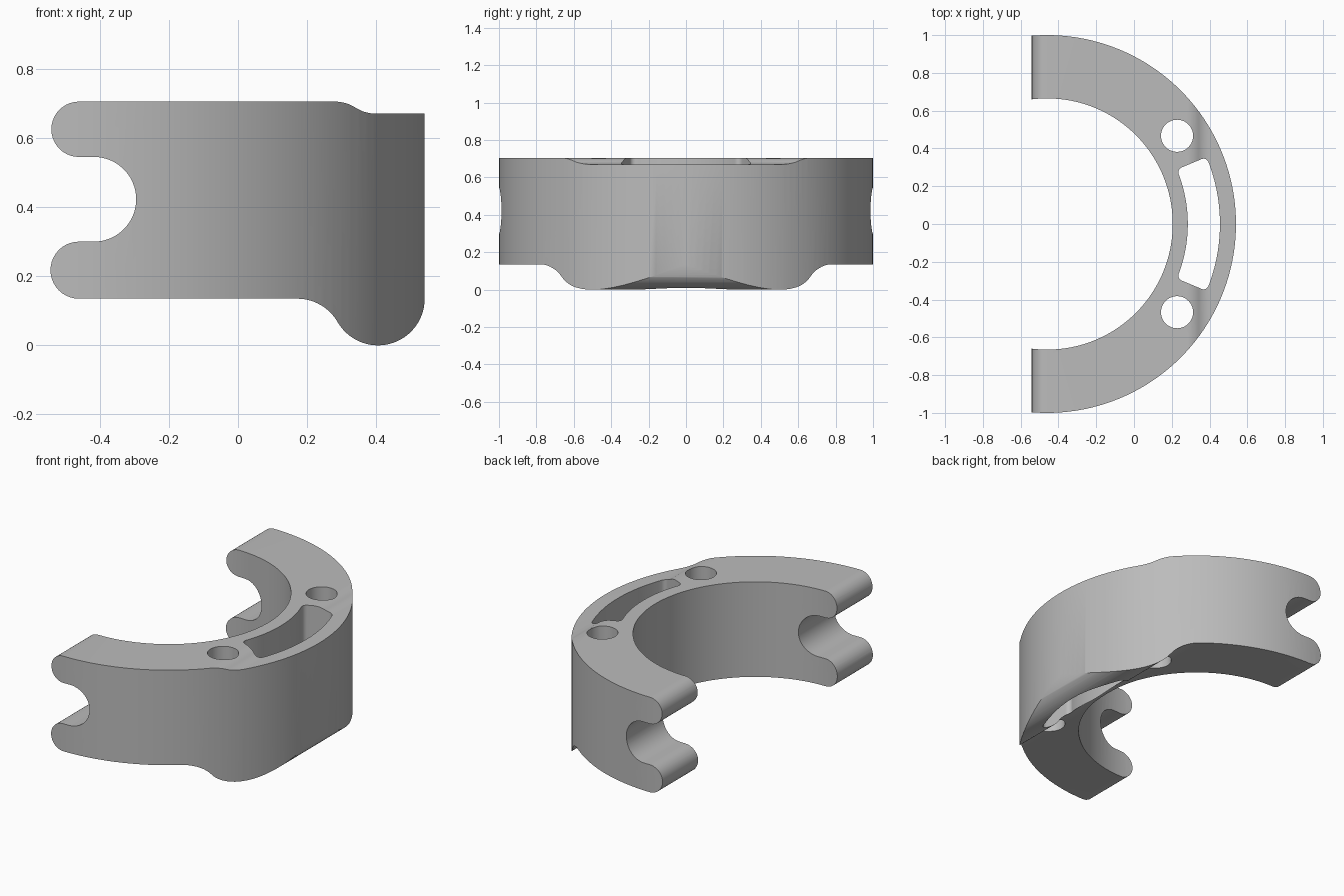
import bpy, bmesh
from math import sin, cos, radians, asin, sqrt, degrees
from mathutils import Vector

cube = bpy.data.objects.get("Cube")
if cube:
    bpy.data.objects.remove(cube, do_unlink=True)

RING_X = -0.46    # axis of the half ring
OUTER_R, INNER_R = 1.0, 0.665


def arc(cx, cy, r, start, end, steps=20):
    """Points on an arc, angles in degrees."""
    angles = [radians(start + (end - start) * i / steps) for i in range(steps + 1)]
    return [(cx + r * cos(a), cy + r * sin(a)) for a in angles]


def prism(name, points, low, high, along="Z", round_corners=0):
    """Extrude a closed outline along Z (xy outline) or Y (xz outline)."""
    bm = bmesh.new()
    place = (lambda u, v: (u, v, low)) if along == "Z" else (lambda u, v: (u, low, v))
    face = bm.faces.new([bm.verts.new(place(u, v)) for u, v in points])
    moved = bmesh.ops.extrude_face_region(bm, geom=[face])["geom"]
    shift = Vector((0, 0, high - low) if along == "Z" else (0, high - low, 0))
    bmesh.ops.translate(bm, vec=shift, verts=[g for g in moved if isinstance(g, bmesh.types.BMVert)])
    bmesh.ops.recalc_face_normals(bm, faces=bm.faces)
    if round_corners:
        corners = [e for e in bm.edges
                   if abs(e.verts[0].co.z - e.verts[1].co.z) > 0.1
                   and e.calc_face_angle() > radians(45)]
        bmesh.ops.bevel(bm, geom=corners, offset=round_corners, segments=6,
                        profile=0.5, affect="EDGES")
    mesh = bpy.data.meshes.new(name)
    bm.to_mesh(mesh)
    bm.free()
    obj = bpy.data.objects.new(name, mesh)
    bpy.context.collection.objects.link(obj)
    return obj


def cut(target, tool, operation="DIFFERENCE"):
    """Apply a boolean and discard the tool."""
    tool.hide_render = True
    mod = target.modifiers.new("cut", "BOOLEAN")
    mod.object, mod.operation, mod.solver = tool, operation, "EXACT"
    bpy.context.view_layer.objects.active = target
    bpy.ops.object.modifier_apply(modifier=mod.name)
    bpy.data.objects.remove(tool, do_unlink=True)


# Side profile, clockwise from the upper lobe
TOP, STEP, BASE = 0.705, 0.67, 0.135
foot_r, foot_x = 0.135, 0.405
fillet_x = foot_x - foot_r * sqrt(3)
step_r = 0.112
step_angle = degrees(asin(0.06 / step_r))
profile = (
    arc(-0.46, 0.625, 0.08, 270, 90)                                   # upper lobe
    + arc(0.28, TOP - step_r, step_r, 90, 90 - step_angle, 8)          # step down
    + arc(0.40, STEP + step_r, step_r, 270 - step_angle, 270, 8)[1:]
    + [(foot_x + foot_r, STEP)]
    + arc(foot_x, BASE, foot_r, 0, -150, 30)                           # rounded foot
    + arc(fillet_x, 0, foot_r, 30, 90, 12)[1:]                         # fillet to base
    + arc(-0.46, 0.2175, 0.0825, 270, 90)                              # lower lobe
    + arc(-0.417, 0.4225, 0.1225, -90, 90, 30)                         # round notch
)
clamp = prism("half_ring_clamp", profile, -1.1, 1.1, along="Y")

# Trim the profile to the half ring
cut(clamp, prism("outer_trim", arc(RING_X, 0, OUTER_R, 0, 360, 160)[:-1], -0.2, 1), "INTERSECT")
cut(clamp, prism("inner_bore", arc(RING_X, 0, INNER_R, 0, 360, 128)[:-1], -0.3, 1.1))

# Two bolt holes
for side in (-1, 1):
    cut(clamp, prism("bolt_hole", arc(0.228, side * 0.467, 0.085, 0, 360, 48)[:-1], -0.3, 1.1))

# Curved slot with rounded corners
half = 22.8
slot = arc(RING_X, 0, 0.915, -half, half, 16) + arc(RING_X, 0, 0.745, half, -half, 16)
cut(clamp, prism("curved_slot", slot, -0.3, 1.1, round_corners=0.028))

# Grey finish
grey = bpy.data.materials.new("plain grey")
grey.use_nodes = True
colour = (0.5, 0.5, 0.5, 1)
grey.diffuse_color = colour
grey.node_tree.nodes["Principled BSDF"].inputs["Base Color"].default_value = colour
clamp.data.materials.clear()
clamp.data.materials.append(grey)

bpy.ops.object.select_all(action="DESELECT")
clamp.select_set(True)
bpy.context.view_layer.objects.active = clamp
bpy.ops.object.shade_smooth_by_angle(angle=radians(30))
